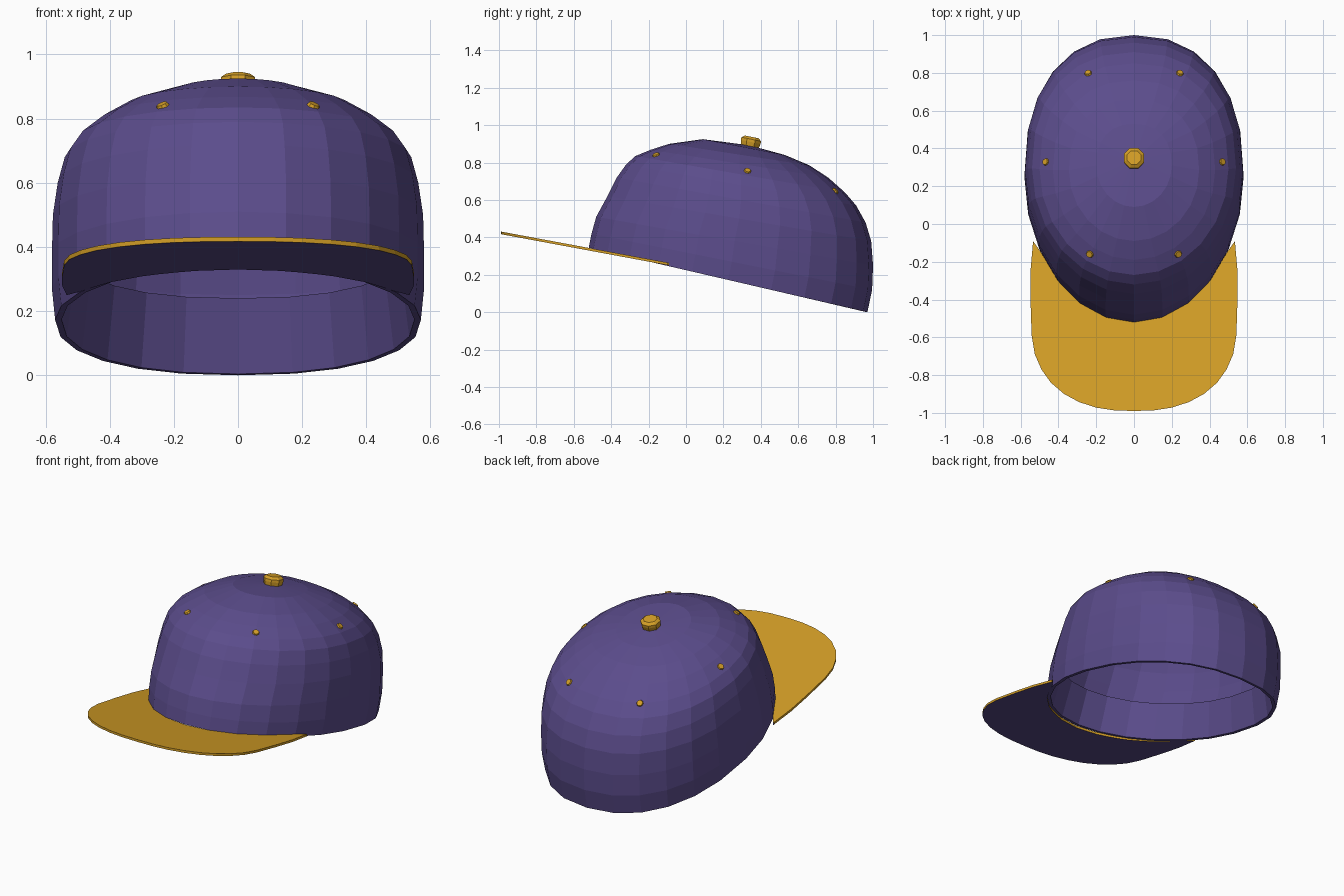
import bpy, bmesh, math
from mathutils import Vector
from mathutils.bvhtree import BVHTree

cube = bpy.data.objects.get("Cube")
if cube:
    bpy.data.objects.remove(cube, do_unlink=True)


def material(name, rgb):
    m = bpy.data.materials.new(name)
    m.use_nodes = True
    m.diffuse_color = (*rgb, 1)
    m.node_tree.nodes["Principled BSDF"].inputs["Base Color"].default_value = (*rgb, 1)
    return m


purple = material("purple cloth", (0.105, 0.073, 0.262))
gold = material("gold cloth", (0.67, 0.35, 0.02))


def finish(name, bm, *mats):
    mesh = bpy.data.meshes.new(name)
    bm.to_mesh(mesh)
    obj = bpy.data.objects.new(name, mesh)
    for m in mats:
        mesh.materials.append(m)
    bpy.context.collection.objects.link(obj)
    return obj


def ring(bm, yf, zf, yb, zb, w, sides=24):
    """Tilted oval ring from front point to back point, half width w."""
    mid, half, verts = (yf + yb) / 2, (yb - yf) / 2, []
    for i in range(sides):
        a = math.tau * i / sides
        s, c = math.sin(a), -math.cos(a)
        p = 0.87 if c > 0.01 else 1.0  # the back is slightly boxier
        s = math.copysign(abs(s) ** p, s)
        c = math.copysign(abs(c) ** p, c)
        z = zf + (zb - zf) * (c + 1) / 2
        verts.append(bm.verts.new((w * s, mid + half * c, z)))
    return verts


def bridge(bm, a, b):
    n = len(a)
    for i in range(n):
        j = (i + 1) % n
        bm.faces.new((a[i], a[j], b[j], b[i]))


# Crown: stacked tilted rings closed at the top
RINGS = [
    (-.52, .345, .97, 0, .57), (-.505, .42, .995, .12, .58),
    (-.48, .51, 1, .25, .58), (-.42, .62, .99, .38, .577),
    (-.37, .72, .96, .48, .562), (-.32, .79, .91, .57, .54),
    (-.27, .835, .85, .64, .50), (-.19, .868, .76, .72, .43),
    (-.09, .90, .66, .785, .345), (.09, .925, .53, .84, .2),
]
bm = bmesh.new()
loops = [ring(bm, *r) for r in RINGS]
for a, b in zip(loops, loops[1:]):
    bridge(bm, a, b)
apex = bm.verts.new((0, .34, .892))
top = loops[-1]
for i in range(len(top)):
    bm.faces.new((top[i], top[(i + 1) % len(top)], apex))
bmesh.ops.recalc_face_normals(bm, faces=bm.faces)
surface = BVHTree.FromBMesh(bm)
rim = [v.co.copy() for v in loops[0]]
finish("crown", bm, purple)

# Sweatband: lip under the rim, then a wall leaning inward
bm = bmesh.new()
bands = [ring(bm, *RINGS[0]), ring(bm, -.5, .342, .95, .004, .55),
         ring(bm, -.42, .54, .92, .24, .52)]
for a, b in zip(bands, bands[1:]):
    bridge(bm, a, b)
finish("sweatband", bm, purple)

# Brim: strip between the crown front and a rounded outline, on one slope
HALF = [(0, -.99), (.11, -.986), (.2, -.972), (.29, -.943), (.37, -.9), (.44, -.84),
        (.49, -.77), (.525, -.69), (.542, -.59), (.548, -.4), (.548, -.25), (.535, -.1)]
outline = [(-x, y) for x, y in HALF[:0:-1]] + HALF
front = sorted((v for v in rim if v.y < 0), key=lambda v: v.x)
front = [(v.x, v.y) for v in front]
front = [(-.535, -.09)] + front + [(.535, -.09)]


def sample(path, t):
    """Point at fraction t along a polyline."""
    pts = [Vector(p) for p in path]
    spans = [(b - a).length for a, b in zip(pts, pts[1:])]
    d = t * sum(spans)
    for a, b, s in zip(pts, pts[1:], spans):
        if d <= s:
            return a.lerp(b, d / s)
        d -= s
    return pts[-1]


bm = bmesh.new()
THICK, rows = 0.014, []
count = len(outline)
for i, p in enumerate(outline):
    q = sample(front, i / (count - 1))
    row = []
    for x, y in (p, q):
        z = .247 - .186 * y
        row += [bm.verts.new((x, y, z)), bm.verts.new((x, y, z - THICK))]
    rows.append(row)
for (a, b, c, d), (e, f, g, h) in zip(rows, rows[1:]):
    bm.faces.new((a, e, g, c))
    bm.faces.new((a, b, f, e))
    bm.faces.new((c, g, h, d))
    bm.faces.new((b, d, h, f)).material_index = 1  # underside
bmesh.ops.recalc_face_normals(bm, faces=bm.faces)
finish("brim", bm, gold, purple)

# Eyelets: small studs lying on the crown
for name, x, y, z in (("front", .235, -.16, .84), ("side", .472, .33, .76),
                      ("back", .24, .79, .64)):
    for side, sx in (("left", 1), ("right", -1)):
        pos, normal, _, _ = surface.find_nearest(Vector((sx * x, y, z)))
        bm = bmesh.new()
        bmesh.ops.create_cone(bm, cap_ends=True, segments=8, radius1=.023,
                              radius2=.017, depth=.016)
        eyelet = finish(f"{name}_eyelet_{side}", bm, gold)
        eyelet.location = pos
        eyelet.rotation_euler = normal.to_track_quat("Z", "Y").to_euler()

# Top button: octagonal, with a chamfered top
bm = bmesh.new()
steps = []
for r, z in ((.05, -.03), (.058, .005), (.058, .02), (.04, .033)):
    steps.append([bm.verts.new((r * math.cos(math.tau * (i + .5) / 8),
                                r * math.sin(math.tau * (i + .5) / 8), z)) for i in range(8)])
for a, b in zip(steps, steps[1:]):
    bridge(bm, a, b)
bm.faces.new(steps[-1])
bmesh.ops.recalc_face_normals(bm, faces=bm.faces)
button = finish("top_button", bm, gold)
button.location = (0, .345, .905)
button.rotation_euler.x = -.2
